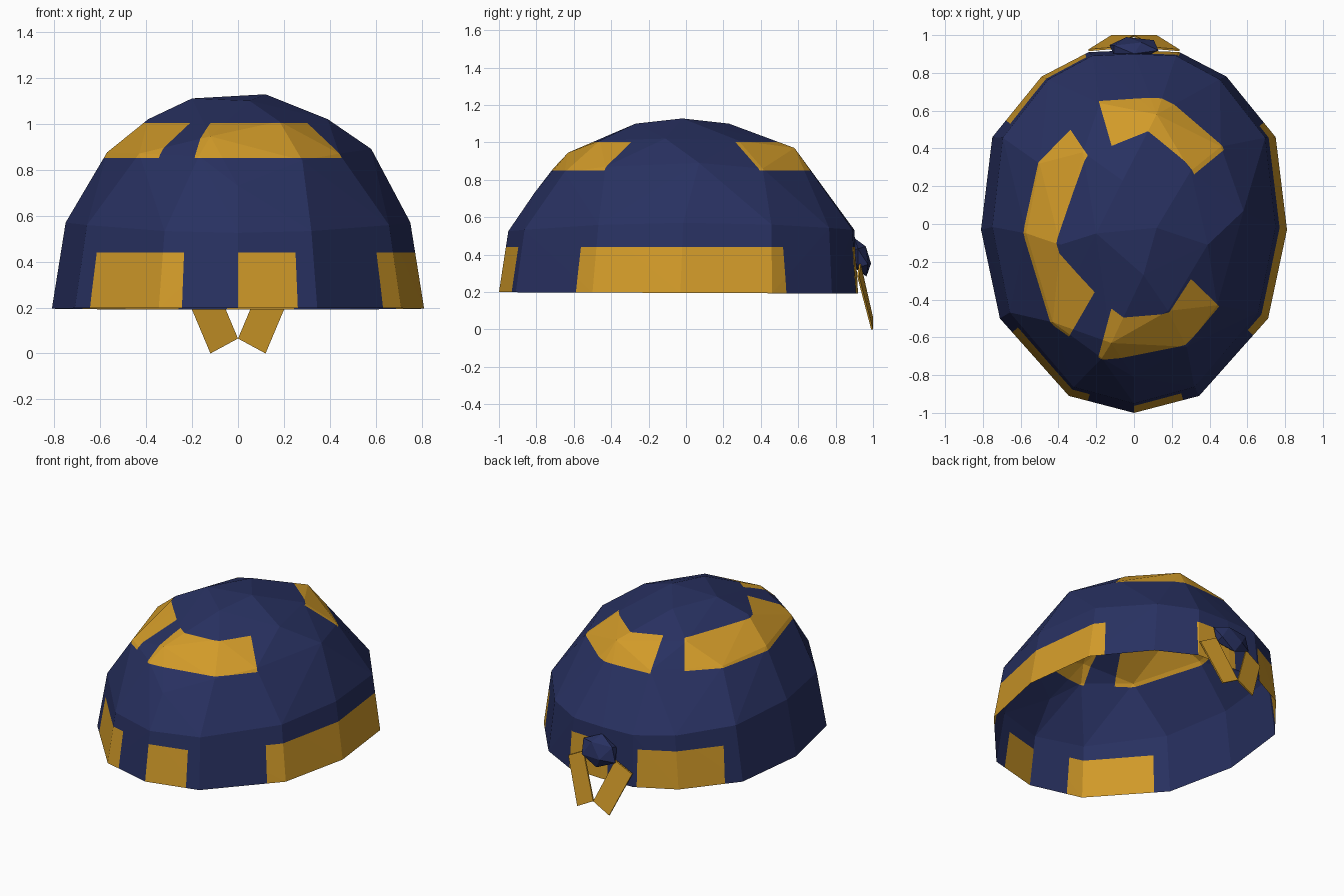
import bpy, bmesh, math
from mathutils import Vector, Matrix

if "Cube" in bpy.data.objects:
    bpy.data.objects.remove(bpy.data.objects["Cube"])


def material(name, color):
    m = bpy.data.materials.new(name)
    m.diffuse_color = (*color, 1)
    m.use_nodes = True
    m.node_tree.nodes["Principled BSDF"].inputs["Base Color"].default_value = m.diffuse_color
    return m


NAVY = material("navy cloth", (0.021, 0.030, 0.118))
GOLD = material("gold cloth", (0.64, 0.325, 0.022))


def finish(name, bm, *mats):
    mesh = bpy.data.meshes.new(name)
    bm.to_mesh(mesh)
    bm.free()
    obj = bpy.data.objects.new(name, mesh)
    for m in mats:
        mesh.materials.append(m)
    bpy.context.collection.objects.link(obj)
    return obj


# Faceted cap: hull over the rim, a scaled wall ring and a few crown corners
outline = [(0, -1), (.345, -.91), (.71, -.5), (.81, -.03), (.75, .46), (.49, .78),
           (.24, .91), (0, .92), (-.24, .91), (-.49, .78), (-.75, .46),
           (-.81, -.03), (-.71, -.5), (-.345, -.91)]
shoulder = [(.58, .07, .89), (.46, .41, .86), (-.18, .64, .865), (-.5, .32, .86),
            (-.57, -.05, .875), (-.43, -.52, .87), (-.17, -.71, .86), (0, -.81, .73),
            (.28, -.65, .84), (.44, -.43, .87)]
crown = [(.39, -.11, 1.02), (.3, .28, 1.01), (.12, .58, .97), (-.27, .38, .99),
         (-.39, -.11, 1.02), (-.12, -.63, .945), (.18, -.46, 1.01),
         (-.06, .23, 1.10), (-.2, -.05, 1.11), (.05, -.27, 1.10), (.12, -.02, 1.128)]
bm = bmesh.new()
for x, y in outline:
    bm.verts.new((x, y, .195 - .004 * y))
    bm.verts.new((x * .926, -.95 + (y + 1) / 1.92 * 1.85, .57 - .045 * y * y))
for co in shoulder + crown:
    bm.verts.new(co)
bmesh.ops.convex_hull(bm, input=bm.verts[:])
# Open the underside
bmesh.ops.delete(bm, geom=[f for f in bm.faces if all(v.co.z < .25 for v in f.verts)],
                 context='FACES')
bmesh.ops.delete(bm, geom=[v for v in bm.verts if not v.link_faces], context='VERTS')

# Gold patches as angle ranges (degrees) within two height bands
bands = [(.1, .44, [(-43, 38), (75, 93), (106, 141), (221.7, 255.4), (270, 285.6)]),
         (.85, 1.003, [(39.5, 106), (124, 240), (255, 316)])]


def cut(faces, point, normal):
    geom = set(faces)
    for f in faces:
        geom.update(f.edges)
        geom.update(f.verts)
    bmesh.ops.bisect_plane(bm, geom=list(geom), plane_co=point, plane_no=normal, dist=1e-5)


for z0, z1, ranges in bands:
    for z in (z0, z1):
        cut(bm.faces[:], (0, 0, z), (0, 0, 1))

for z0, z1, ranges in bands:
    for a in [math.radians(a) for r in ranges for a in r]:
        out = Vector((math.cos(a), math.sin(a), 0))
        # Only the faces of this band on the near side of the axis
        near = [f for f in bm.faces if z0 < f.calc_center_median().z < z1
                and f.calc_center_median().dot(out) > 0]
        cut(near, (0, 0, 0), (-out.y, out.x, 0))

for f in bm.faces:
    c = f.calc_center_median()
    angle = math.degrees(math.atan2(c.y, c.x))
    f.material_index = int(any(
        z0 < c.z < z1 and any((angle - a) % 360 < b - a for a, b in ranges)
        for z0, z1, ranges in bands))
bmesh.ops.recalc_face_normals(bm, faces=bm.faces[:])
finish("cap", bm, NAVY, GOLD)

# Flattened knot at the back
bm = bmesh.new()
bmesh.ops.create_icosphere(bm, subdivisions=1, radius=1)
bm.transform(Matrix.Translation((0, .933, .385)) @ Matrix.Rotation(.3, 4, 'X')
             @ Matrix.Diagonal((.145, .052, .107, 1)))
finish("knot", bm, NAVY)

# Two cloth tails hanging from the knot, tips meeting in the middle
for side, name in ((-1, "left_tail"), (1, "right_tail")):
    bm = bmesh.new()
    corners = [(.12, 1.0, 0), (0, 1.0, .065), (.12, .935, .35), (.24, .925, .285)]
    face = bm.faces.new([bm.verts.new((side * x, y, z)) for x, y, z in corners])
    extruded = bmesh.ops.extrude_face_region(bm, geom=[face])["geom"]
    bmesh.ops.translate(bm, vec=(0, -.01, 0),
                        verts=[v for v in extruded if isinstance(v, bmesh.types.BMVert)])
    bmesh.ops.recalc_face_normals(bm, faces=bm.faces[:])
    finish(name, bm, GOLD)
